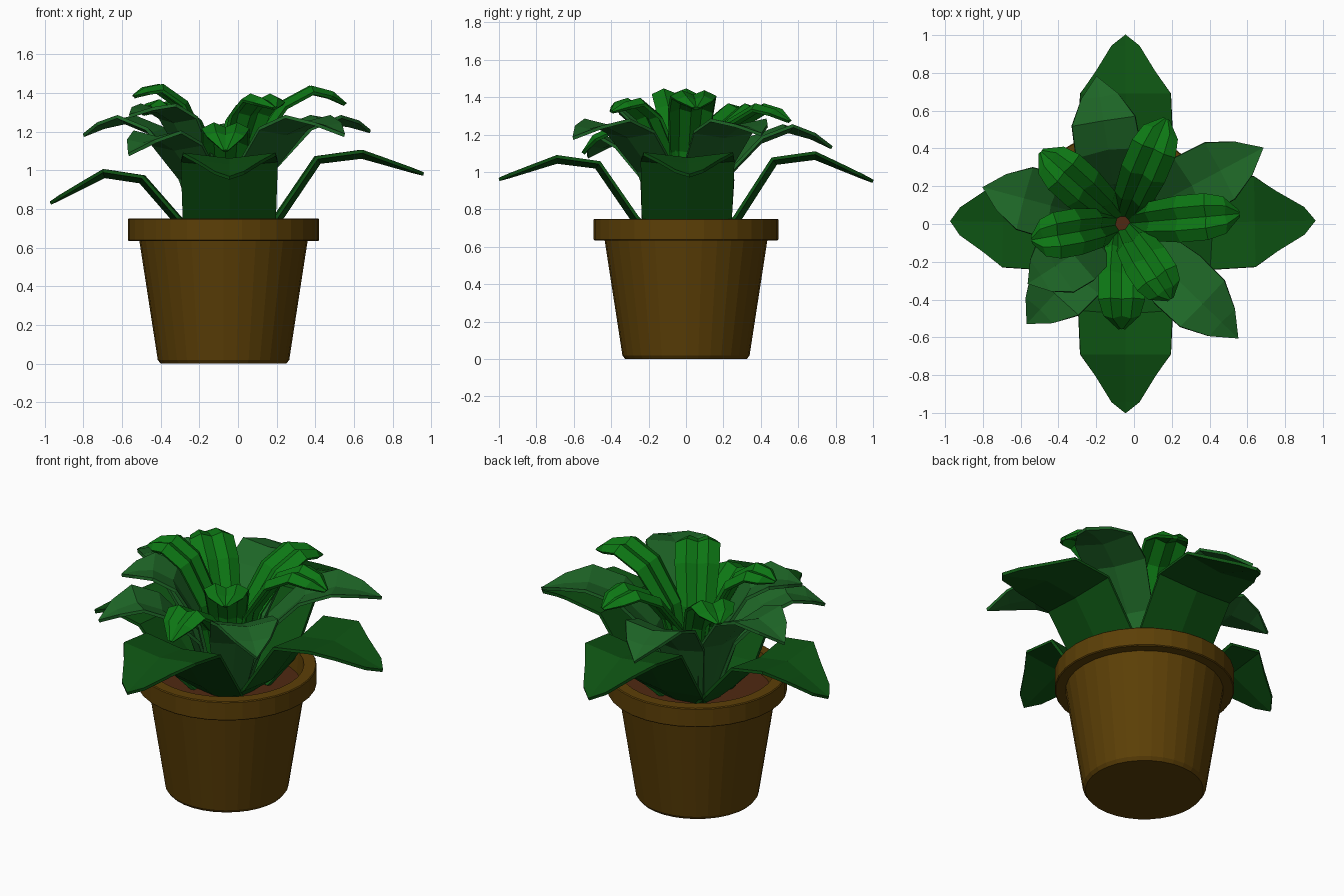
import bpy, bmesh, math
from mathutils import Vector

if "Cube" in bpy.data.objects:
    bpy.data.objects.remove(bpy.data.objects["Cube"])

CX = -0.075  # pot axis is slightly off centre in x


def material(name, rgb):
    m = bpy.data.materials.new(name)
    m.diffuse_color = (*rgb, 1)
    m.use_nodes = True
    m.node_tree.nodes["Principled BSDF"].inputs["Base Color"].default_value = m.diffuse_color
    return m


def add_object(name, bm, mat):
    bmesh.ops.recalc_face_normals(bm, faces=bm.faces)
    me = bpy.data.meshes.new(name)
    bm.to_mesh(me)
    bm.free()
    me.materials.append(mat)
    ob = bpy.data.objects.new(name, me)
    bpy.context.collection.objects.link(ob)
    return ob


def lathe(name, profile, mat, sides=32):
    bm = bmesh.new()
    vs = [bm.verts.new((r, 0, z)) for r, z in profile]
    es = [bm.edges.new(p) for p in zip(vs, vs[1:])]
    bmesh.ops.spin(bm, geom=vs + es, axis=(0, 0, 1), cent=(0, 0, 0),
                   steps=sides, angle=math.tau)
    bmesh.ops.remove_doubles(bm, verts=bm.verts, dist=1e-4)
    ob = add_object(name, bm, mat)
    ob.location.x = CX
    return ob


def leaf(name, angle, reach, peak, tip, rows, section, mat, x=CX):
    """rows: (fraction of reach, height, half width); section: (across, lift)."""
    bm = bmesh.new()
    a = math.radians(angle)
    out, side, up = Vector((math.cos(a), math.sin(a), 0)), Vector((-math.sin(a), math.cos(a), 0)), Vector((0, 0, 1))
    spine = [out * f * reach + up * h(peak, tip) for f, h, w in rows]
    grid = []
    for i, p in enumerate(spine):
        w = rows[i][2]
        along = (spine[min(i + 1, len(spine) - 1)] - spine[max(i - 1, 0)]).normalized()
        normal = along.cross(side).normalized()
        if normal.dot(up - out) < 0:
            normal.negate()
        grid.append([bm.verts.new(p + side * s * w + normal * n * w) for s, n in section])
    for r0, r1 in zip(grid, grid[1:]):
        for j in range(len(section) - 1):
            bm.faces.new((r0[j], r0[j + 1], r1[j + 1], r1[j]))
    bmesh.ops.remove_doubles(bm, verts=bm.verts, dist=1e-4)
    ob = add_object(name, bm, mat)
    ob.location.x = x
    s = ob.modifiers.new("thickness", "SOLIDIFY")
    s.thickness, s.offset = 0.018, 0


clay = material("clay", (0.107, 0.05, 0.002))
earth = material("earth", (0.08, 0.022, 0.006))
dark = material("dark_green", (0.004, 0.083, 0.006))
medium = material("medium_green", (0.013, 0.135, 0.02))
bright = material("bright_green", (0.004, 0.185, 0.007))

# Pot and soil
lathe("pot", [(0, 0), (0.325, 0), (0.34, 0.02), (0.435, 0.635), (0.49, 0.635), (0.495, 0.64),
              (0.495, 0.745), (0.49, 0.75), (0.425, 0.75), (0.41, 0.62)], clay)
lathe("soil", [(0, 0.63), (0.412, 0.63)], earth)

SHALLOW = [(-1, 0.05), (0, -0.07), (1, 0.05)]
V = [(-1, 0.1), (0, -0.08), (1, 0.1)]
RIDGED = [(-1, -0.1), (-0.5, 0.16), (0, -0.05), (0.5, 0.16), (1, -0.1)]

# Outer leaves: long, wide and drooping
outer_rows = [(0.12, lambda p, t: 0.62, 0.17), (0.27, lambda p, t: 0.75, 0.24),
              (0.47, lambda p, t: p - 0.03, 0.25), (0.69, lambda p, t: p, 0.24),
              (0.8, lambda p, t: p * 0.65 + t * 0.35, 0.16),
              (0.94, lambda p, t: p * 0.2 + t * 0.8, 0.075), (1, lambda p, t: t, 0)]
for i, args in enumerate([(1, 1.035, 1.085, 0.98), (90, 1.0, 1.09, 0.95),
                          (179, 0.895, 0.985, 0.83), (270, 1.0, 1.07, 0.96)]):
    leaf(f"outer_leaf_{i + 1}", *args, outer_rows, SHALLOW, dark, -0.045 if i % 2 else CX)

# Middle leaves: steeper
middle_rows = [(0.12, lambda p, t: 0.62, 0.08), (0.27, lambda p, t: 0.62 + (p - 0.62) * 0.58, 0.14),
               (0.5, lambda p, t: p - 0.07, 0.175), (0.7, lambda p, t: p - 0.01, 0.17),
               (0.86, lambda p, t: p * 0.55 + t * 0.45, 0.1), (1, lambda p, t: t, 0)]
for i, args in enumerate([(28, 0.86, 1.27, 1.2), (99, 0.79, 1.24, 1.13), (165, 0.75, 1.27, 1.18),
                          (213, 0.58, 1.33, 1.28), (227, 0.72, 1.19, 1.08), (-44, 0.87, 1.27, 1.18)]):
    leaf(f"middle_leaf_{i + 1}", *args, middle_rows, V, medium)

# Inner leaves: narrow, ridged and upright
inner_rows = [(0.08, lambda p, t: 0.62, 0.07), (0.24, lambda p, t: 0.62 + (p - 0.62) * 0.62, 0.1),
              (0.48, lambda p, t: p - 0.08, 0.12), (0.72, lambda p, t: p, 0.12),
              (0.88, lambda p, t: p * 0.65 + t * 0.35, 0.095), (1, lambda p, t: t, 0.015)]
for i, args in enumerate([(5, 0.62, 1.41, 1.34), (67, 0.6, 1.34, 1.27), (138, 0.57, 1.34, 1.29),
                          (190, 0.48, 1.42, 1.38), (270, 0.55, 1.22, 1.1), (-57, 0.47, 1.37, 1.32)]):
    leaf(f"inner_leaf_{i + 1}", *args, inner_rows, RIDGED, bright, -0.065)
